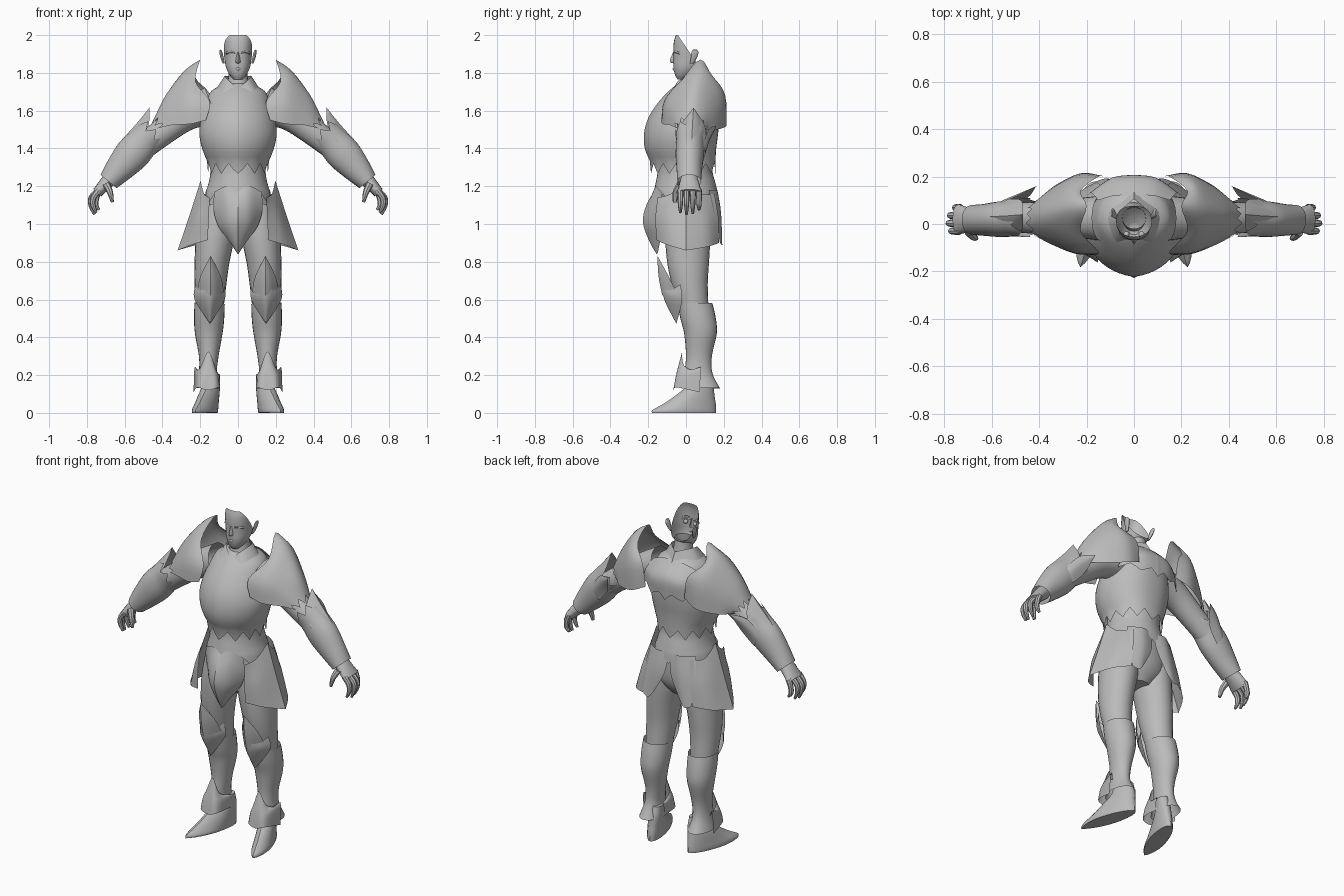
import bpy, bmesh, math
from mathutils import Vector

steel = bpy.data.materials.new("steel_grey")
steel.diffuse_color = (0.5, 0.5, 0.5, 1)


def spline(pts, sub=4):
    """Catmull-Rom interpolation of equal-length tuples."""
    pts = [Vector(p) for p in pts]
    out = []
    for i in range(len(pts) - 1):
        a, b, c, d = pts[max(i - 1, 0)], pts[i], pts[i + 1], pts[min(i + 2, len(pts) - 1)]
        for k in range(sub):
            t = k / sub
            out.append(b + (c - a) * (t / 2) + (2 * a - 5 * b + 4 * c - d) * (t * t / 2)
                       + (3 * b - a - 3 * c + d) * (t ** 3 / 2))
    return out + [pts[-1]]


def finish(name, bm, mirror=False, angle=40):
    bmesh.ops.remove_doubles(bm, verts=bm.verts, dist=0.0003)
    bmesh.ops.recalc_face_normals(bm, faces=bm.faces)
    me = bpy.data.meshes.new(name)
    bm.to_mesh(me)
    bm.free()
    me.materials.append(steel)
    ob = bpy.data.objects.new(name, me)
    bpy.context.collection.objects.link(ob)
    bpy.ops.object.select_all(action='DESELECT')
    ob.select_set(True)
    bpy.context.view_layer.objects.active = ob
    bpy.ops.object.shade_smooth_by_angle(angle=math.radians(angle))
    if mirror:
        ob.modifiers.new("mirror", 'MIRROR').use_mirror_merge = False
    return ob


def skin(bm, rows, closed):
    vs = [[bm.verts.new(p) for p in r] for r in rows]
    n = len(vs[0])
    for a, b in zip(vs, vs[1:]):
        for i in range(n if closed else n - 1):
            j = (i + 1) % n
            bm.faces.new((a[i], a[j], b[j], b[i]))
    return vs


def tube(name, stations, mirror=False, n=32, hem=0, caps=(0, 0), shear=0, keel=0, sq=1, cut=None):
    """Loft of rings; a station is (x, z, half width, front y, back y)."""
    st = spline(stations)
    rows = []
    for k, s in enumerate(st):
        a, b = st[max(k - 1, 0)], st[min(k + 1, len(st) - 1)]
        t = Vector((b[0] - a[0], b[1] - a[1])).normalized()
        cy, ry, row = (s[3] + s[4]) / 2, (s[4] - s[3]) / 2, []
        for i in range(n):
            ang = 2 * math.pi * i / n
            c, d = math.cos(ang), math.sin(ang)
            c = math.copysign(abs(c) ** sq, c)
            y = cy + ry * d * (1 - keel * abs(c) if d < 0 else 1)
            e = hem * abs(i % 4 - 2) / 2 if k == len(st) - 1 else 0
            row.append((s[0] - t[1] * s[2] * c + t[0] * e - shear * y, y,
                        s[1] + t[0] * s[2] * c + t[1] * e))
        rows.append(row)
    bm = bmesh.new()
    vs = skin(bm, rows, True)
    if caps[0]:
        bm.faces.new(vs[0])
    if caps[1]:
        bm.faces.new(vs[-1])
    if cut:
        bmesh.ops.bisect_plane(bm, geom=bm.verts[:] + bm.edges[:] + bm.faces[:],
                               plane_co=cut[0], plane_no=cut[1], clear_outer=True)
    return finish(name, bm, mirror)


def plate(name, rows, mirror=True, teeth=0, sub=4):
    """Curved sheet through a small grid of points, optional toothed last row."""
    grid = [spline(r, sub) for r in rows]
    cols = [spline([r[i] for r in grid], sub) for i in range(len(grid[0]))]
    if teeth:
        for i, c in enumerate(cols):
            c[-1] += (c[-1] - c[-2]).normalized() * teeth * abs(i % 4 - 2) / 2
    bm = bmesh.new()
    skin(bm, cols, False)
    return finish(name, bm, mirror)


# Head: open-backed face shell, neck and features
tube("face", [(0, 1.765, .022, -.045, .0), (0, 1.79, .045, -.058, .04), (0, 1.83, .064, -.066, .08),
              (0, 1.88, .072, -.066, .11), (0, 1.93, .077, -.067, .12), (0, 1.97, .079, -.063, .12),
              (0, 2.0, .076, -.054, .11)], sq=.8, caps=(1, 0),
     cut=((0, -.043, 2.0), (0, .14, .095)))
plate("nose", [[(-.007, -.062, 1.905), (0, -.068, 1.91), (.007, -.062, 1.905)],
               [(-.016, -.058, 1.862), (0, -.086, 1.862), (.016, -.058, 1.862)],
               [(-.012, -.058, 1.85), (0, -.066, 1.85), (.012, -.058, 1.85)]], False)
plate("lips", [[(-.024, -.055, 1.822), (0, -.066, 1.828), (.024, -.055, 1.822)],
               [(-.022, -.056, 1.82), (0, -.071, 1.82), (.022, -.056, 1.82)],
               [(-.02, -.055, 1.815), (0, -.064, 1.81), (.02, -.055, 1.815)]], False)
plate("brow", [[(.012, -.064, 1.91), (.035, -.058, 1.917), (.062, -.036, 1.912)],
               [(.012, -.068, 1.903), (.035, -.063, 1.909), (.063, -.041, 1.904)],
               [(.012, -.06, 1.898), (.035, -.052, 1.902), (.062, -.032, 1.897)]])
bm = bmesh.new()
bmesh.ops.create_uvsphere(bm, u_segments=12, v_segments=8, radius=.013)
bmesh.ops.translate(bm, vec=(.032, -.044, 1.888), verts=bm.verts)
finish("eye", bm, True)
tube("ear", [(.076, 1.85, .005, .02, .04), (.083, 1.875, .008, .025, .055),
             (.09, 1.905, .008, .028, .066), (.094, 1.922, .004, .035, .06)], True, 12, caps=(1, 1))
tube("neck", [(0, 1.83, .05, -.02, .07), (0, 1.77, .052, -.03, .08), (0, 1.68, .075, -.05, .1)], n=20)
plate("collar", [[(.015, -.06, 1.73), (.055, -.03, 1.765), (.068, .04, 1.785), (0, .105, 1.77)],
                 [(.03, -.1, 1.665), (.085, -.06, 1.71), (.105, .05, 1.725), (0, .14, 1.71)]])

# Torso: keeled breastplate, back yoke, waist tunic and pelvis
tube("breastplate", [(0, 1.745, .065, -.04, .09), (0, 1.705, .14, -.09, .14), (0, 1.64, .17, -.15, .17),
                     (0, 1.56, .195, -.2, .175), (0, 1.48, .205, -.222, .17), (0, 1.4, .19, -.218, .16),
                     (0, 1.32, .158, -.185, .155)], n=48, hem=.055, keel=.16, sq=.85)
plate("back_yoke", [[(0, .12, 1.73), (.08, .12, 1.72), (.15, .1, 1.69)],
                    [(0, .2, 1.65), (.09, .19, 1.64), (.18, .13, 1.63)],
                    [(0, .205, 1.55), (.1, .19, 1.56), (.2, .12, 1.57)]], teeth=.035)
tube("waist_tunic", [(0, 1.36, .15, -.15, .14), (0, 1.28, .146, -.15, .14), (0, 1.22, .155, -.16, .155),
                     (0, 1.16, .175, -.172, .17)], n=48, hem=.045)
tube("pelvis", [(0, 1.24, .145, -.13, .14), (0, 1.1, .185, -.13, .15), (0, .98, .17, -.11, .14),
                (0, .9, .07, -.06, .09)], caps=(0, 1))
plate("groin_plate", [[(0, -.165, 1.18), (.06, -.16, 1.2), (.125, -.13, 1.17)],
                      [(0, -.21, 1.1), (.065, -.185, 1.1), (.13, -.12, 1.08)],
                      [(0, -.228, 1.01), (.06, -.19, 1.0), (.105, -.12, .99)],
                      [(0, -.195, .91), (.03, -.175, .91), (.055, -.135, .92)],
                      [(0, -.155, .84), (.002, -.155, .842), (.004, -.15, .845)]])

# Skirt: hip plates folded along an outer ridge, and rear lappets
ridge = [(.198, 0, 1.23), (.262, 0, 1.03), (.32, 0, .86)]
for side, inner, middle in (
        ("front", [(.15, -.15, 1.14), (.155, -.162, 1.03), (.16, -.155, .915)],
         [(.18, -.08, 1.16), (.22, -.1, 1.03), (.245, -.1, .89)]),
        ("rear", [(.13, .15, 1.16), (.15, .172, 1.03), (.165, .175, .9)],
         [(.18, .08, 1.16), (.22, .105, 1.03), (.255, .115, .88)])):
    plate("hip_plate_" + side, list(zip(inner, middle, ridge)))
plate("rear_lappet", [[(.005, .155, 1.18), (.08, .165, 1.18), (.15, .12, 1.18)],
                      [(.02, .175, 1.06), (.09, .185, 1.06), (.17, .15, 1.05)],
                      [(.08, .185, .94), (.12, .192, .89), (.16, .18, .9)]])

# Legs: thighs, pointed knee plates, boots, ankle guards and feet
tube("thigh", [(.105, 1.1, .09, -.1, .13), (.12, .95, .102, -.11, .13), (.138, .8, .092, -.1, .122),
               (.146, .68, .084, -.075, .115), (.15, .54, .072, -.03, .12)], True, 24)
plate("thigh_guard", [[(.144, -.15, .83), (.145, -.152, .832), (.146, -.15, .83)],
                      [(.09, -.09, .72), (.145, -.145, .72), (.2, -.09, .72)],
                      [(.075, -.05, .64), (.145, -.125, .62), (.215, -.05, .64)]])
plate("knee_plate", [[(.075, -.03, .68), (.11, -.09, .65), (.147, -.128, .69), (.19, -.09, .65), (.225, -.03, .68)],
                     [(.07, -.02, .6), (.105, -.08, .6), (.148, -.115, .6), (.195, -.08, .6), (.23, -.02, .6)],
                     [(.146, -.05, .475), (.147, -.05, .473), (.148, -.05, .47), (.149, -.05, .473), (.15, -.05, .475)]])
tube("boot", [(.15, .58, .08, -.045, .14), (.153, .5, .08, -.03, .158), (.155, .42, .073, -.01, .163),
              (.155, .3, .052, .0, .137), (.16, .21, .048, -.01, .14), (.162, .13, .066, -.025, .18)], True, 24)
plate("ankle_guard", [[(.108, .07, .2), (.12, -.01, .24), (.155, -.02, .325), (.195, -.01, .25), (.21, .07, .21)],
                      [(.095, .08, .2), (.11, -.035, .2), (.155, -.05, .21), (.21, -.035, .2), (.23, .08, .24)],
                      [(.095, .07, .13), (.105, -.05, .135), (.16, -.065, .12), (.215, -.05, .135), (.235, .07, .11)]])
tube("foot", [(.162, .2, .04, .02, .13), (.164, .14, .044, .0, .145), (.17, .085, .05, -.065, .152),
              (.173, .045, .053, -.125, .158), (.175, .015, .055, -.178, .16), (.175, 0, .052, -.18, .16)],
     True, 24, caps=(1, 1), shear=.28, keel=.25)

# Arms: sleeves, flared forearm guards and elbow spikes
tube("upper_arm", [(.14, 1.63, .1, -.07, .12), (.27, 1.575, .08, -.055, .105), (.38, 1.5, .072, -.045, .095),
                   (.5, 1.41, .068, -.035, .09)], True, 24)
tube("forearm_guard", [(.685, 1.225, .055, -.045, .08), (.63, 1.29, .075, -.05, .085),
                       (.56, 1.37, .092, -.055, .096), (.5, 1.435, .086, -.052, .1),
                       (.465, 1.47, .084, -.055, .11)], True, hem=.045)
plate("elbow_spike", [[(.468, .04, 1.615), (.469, .04, 1.617), (.47, .04, 1.615)],
                      [(.475, -.03, 1.52), (.53, .035, 1.54), (.475, .1, 1.52)],
                      [(.53, -.055, 1.43), (.62, .03, 1.44), (.53, .105, 1.43)]])
plate("elbow_wing", [[(.41, .16, 1.52), (.412, .16, 1.515), (.414, .158, 1.51)],
                     [(.49, .12, 1.5), (.48, .13, 1.46), (.45, .11, 1.41)],
                     [(.56, .09, 1.42), (.55, .102, 1.38), (.52, .09, 1.33)]])

# Hands: palm, four curled fingers and a thumb
tube("palm", [(.665, 1.25, .04, -.025, .06), (.7, 1.215, .035, -.035, .07), (.745, 1.165, .028, -.045, .085)],
     True, 16, caps=(0, 1))
for i in range(4):
    y, s = -.03 + .033 * i, (0, .01, .005, -.015)[i]
    tube("finger_%d" % (i + 1), [(.735, 1.18, .017, y - .016, y + .016), (.765 + s, 1.14, .016, y - .015, y + .015),
                                 (.768 + s, 1.1, .014, y - .013, y + .013), (.75 + s, 1.06 - s, .007, y - .007, y + .007)],
         True, 8, caps=(0, 1))
tube("thumb", [(.7, 1.215, .02, -.05, -.01), (.678, 1.17, .016, -.07, -.035), (.665, 1.115, .008, -.07, -.05)],
     True, 8, caps=(0, 1))

# Pauldrons: large swept shoulder shells, notched by the neck, with a toothed outer edge
plate("pauldron", [[(.17, -.13, 1.55), (.15, -.115, 1.65), (.225, -.03, 1.755), (.2, .075, 1.87),
                    (.225, .14, 1.775), (.15, .2, 1.69), (.13, .2, 1.56)],
                   [(.25, -.125, 1.53), (.25, -.11, 1.65), (.28, -.02, 1.755), (.285, .07, 1.81),
                    (.27, .15, 1.76), (.24, .205, 1.67), (.22, .215, 1.52)],
                   [(.34, -.09, 1.525), (.35, -.07, 1.6), (.375, -.01, 1.665), (.38, .05, 1.685),
                    (.365, .11, 1.65), (.345, .15, 1.59), (.33, .165, 1.5)],
                   [(.39, -.065, 1.515), (.41, -.045, 1.55), (.435, 0, 1.57), (.435, .045, 1.575),
                    (.425, .08, 1.56), (.405, .105, 1.535), (.38, .12, 1.5)]], teeth=.045)
